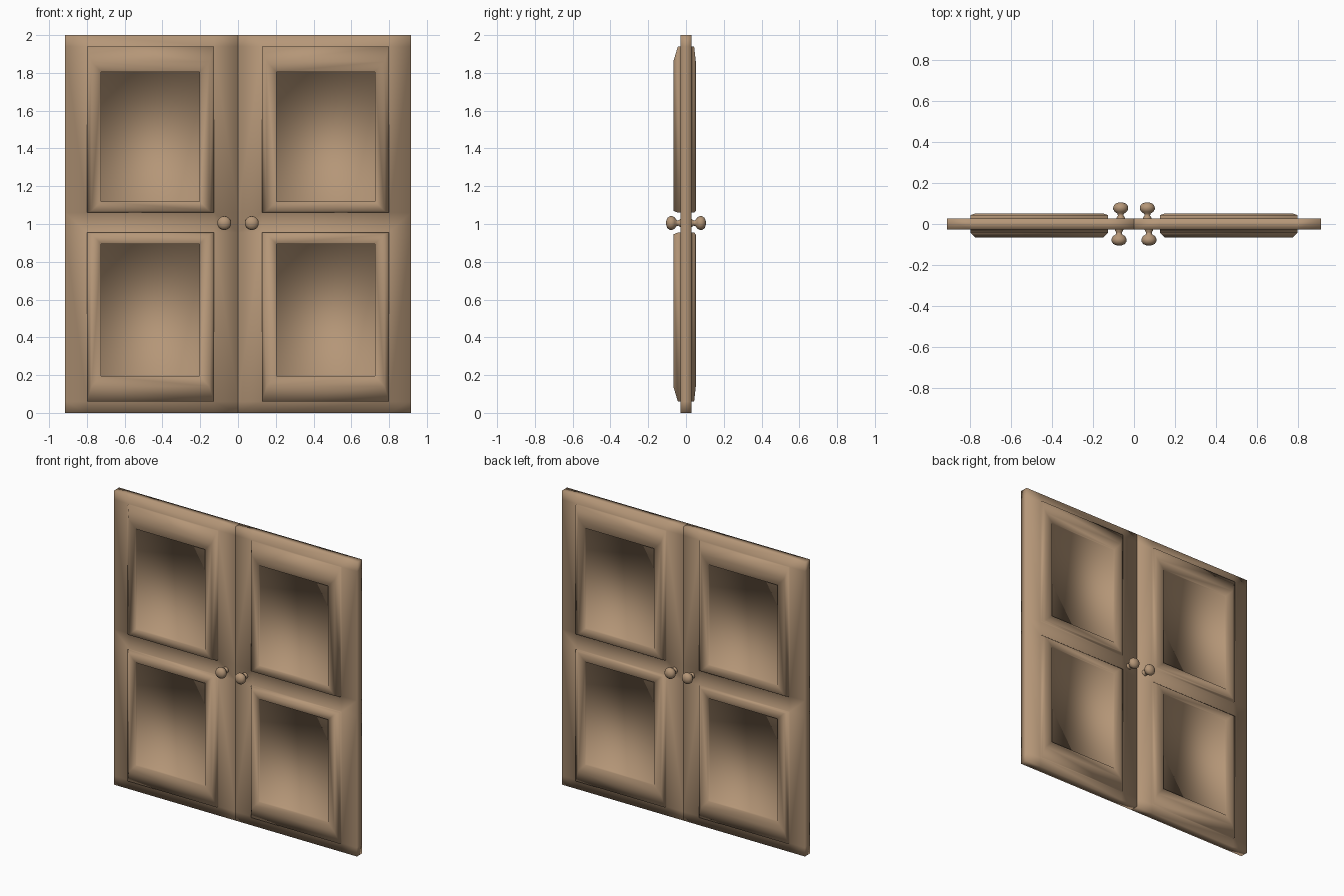
import bpy, bmesh, math
from mathutils import Vector

if "Cube" in bpy.data.objects:
    bpy.data.objects.remove(bpy.data.objects["Cube"])

wood = bpy.data.materials.new("brown_wood")
wood.diffuse_color = (0.46, 0.306, 0.186, 1)
wood.use_nodes = True
wood.node_tree.nodes["Principled BSDF"].inputs["Base Color"].default_value = wood.diffuse_color

XS = [0.0, 0.127, 0.80, 0.915]             # meeting edge -> hinge edge
ZS = [0.0, 0.06, 0.955, 1.06, 1.94, 2.0]
HALF = 0.028                               # half slab thickness


def finish(bm, name):
    bmesh.ops.recalc_face_normals(bm, faces=bm.faces[:])
    me = bpy.data.meshes.new(name)
    bm.to_mesh(me)
    bm.free()
    me.materials.append(wood)
    for p in me.polygons:
        p.use_smooth = True
    ob = bpy.data.objects.new(name, me)
    bpy.context.collection.objects.link(ob)
    return ob


def raised_panel(bm, ring, side, s, lower):
    # moulded frame around a shallow sunken field, grown out of a slab cell
    y1, y2 = (0.043, 0.067) if side < 0 else (0.043, 0.052)
    z0, z1 = (0.06, 0.955) if lower else (1.06, 1.94)
    # insets at the bottom and top: the frame is wider at the door's outer end
    cham, rim = (0.08, 0.01), (0.135, 0.06)
    if not lower:
        cham, rim = cham[::-1], rim[::-1]
    steps = [(0, (0, 0), y1), (0.025, cham, y2),
             (0.076, rim, y2), (0.076, rim, y2 - 0.015)]
    for dx, (db, dt), y in steps:
        xa, xb, za, zb = XS[1] + dx, XS[2] - dx, z0 + db, z1 - dt
        new = [bm.verts.new((s * x, side * y, z))
               for x, z in ((xa, za), (xb, za), (xb, zb), (xa, zb))]
        for k in range(4):
            n = (k + 1) % 4
            bm.faces.new((ring[k], ring[n], new[n], new[k]))
        ring = new
    bm.faces.new(ring)


def door(name, s):
    bm = bmesh.new()
    nx, nz = len(XS), len(ZS)
    grid = {side: [[bm.verts.new((s * x, side * HALF, z)) for z in ZS] for x in XS]
            for side in (-1, 1)}
    for side, g in grid.items():
        for i in range(nx - 1):
            for j in range(nz - 1):
                ring = [g[i][j], g[i + 1][j], g[i + 1][j + 1], g[i][j + 1]]
                if i == 1 and j in (1, 3):
                    raised_panel(bm, ring, side, s, j == 1)
                else:
                    bm.faces.new(ring)
    # slab edges
    f, b = grid[-1], grid[1]
    for j in range(nz - 1):
        for i in (0, nx - 1):
            bm.faces.new((f[i][j], f[i][j + 1], b[i][j + 1], b[i][j]))
    for i in range(nx - 1):
        for j in (0, nz - 1):
            bm.faces.new((f[i][j], f[i + 1][j], b[i + 1][j], b[i][j]))
    return finish(bm, name)


def knob(name, x, side):
    # turned knob: (radius, distance from the door's middle plane)
    prof = [(0.0, 0.02), (0.022, 0.02), (0.020, 0.032), (0.014, 0.040), (0.015, 0.050),
            (0.029, 0.059), (0.037, 0.073), (0.036, 0.086), (0.028, 0.098),
            (0.016, 0.103), (0.010, 0.105), (0.0, 0.106)]
    bm = bmesh.new()
    vs = [bm.verts.new((r, side * d, 0)) for r, d in prof]
    es = [bm.edges.new(p) for p in zip(vs, vs[1:])]
    bmesh.ops.spin(bm, geom=vs + es, cent=(0, 0, 0), axis=(0, 1, 0),
                   angle=2 * math.pi, steps=20)
    bmesh.ops.remove_doubles(bm, verts=bm.verts[:], dist=0.0005)
    bmesh.ops.translate(bm, verts=bm.verts[:], vec=Vector((x, 0, 1.005)))
    return finish(bm, name)


for label, s in (("left", -1), ("right", 1)):
    door(label + "_door", s)
    knob(label + "_front_knob", s * 0.073, -1)
    knob(label + "_back_knob", s * 0.065, 1)
